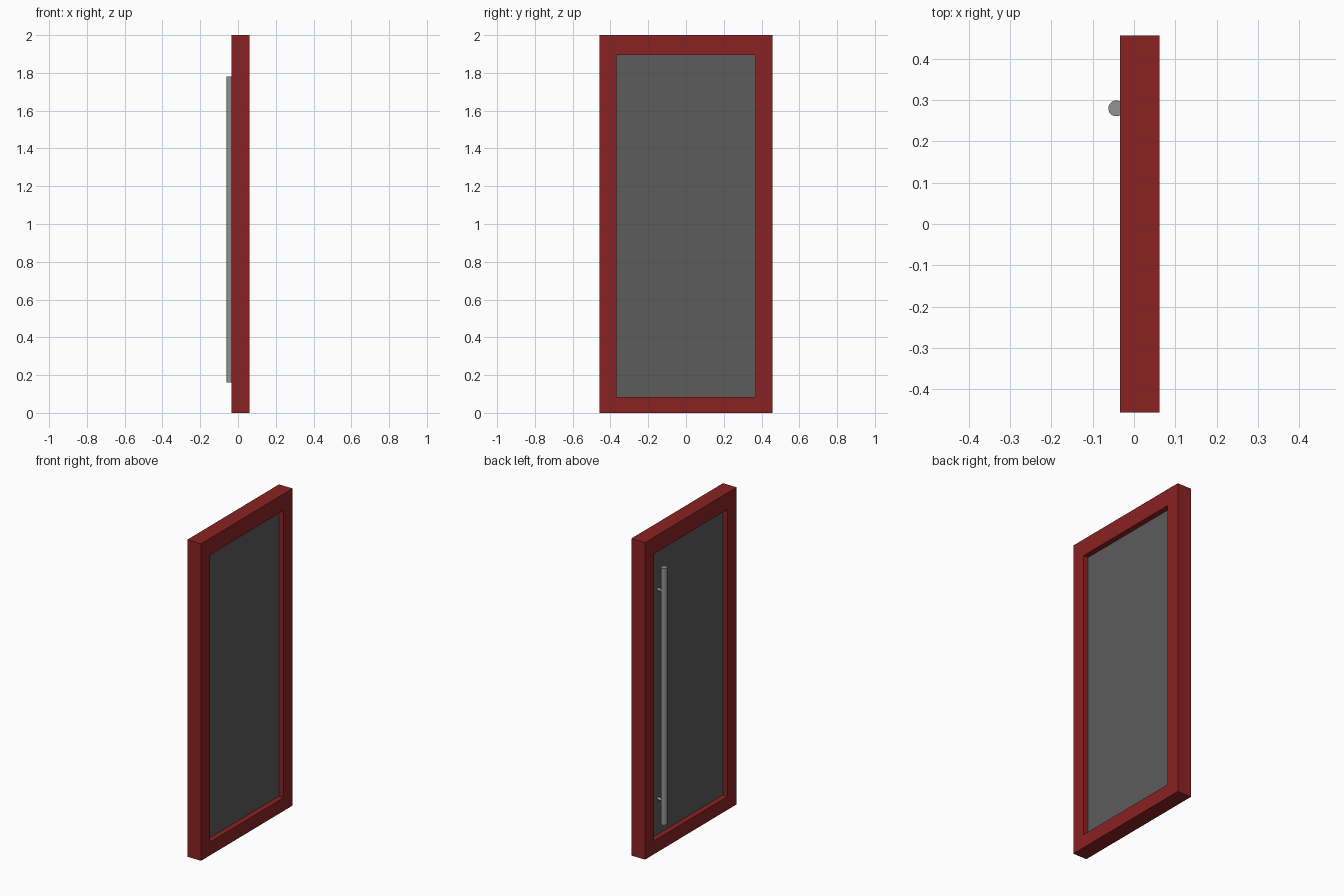
import bpy, bmesh
from mathutils import Matrix, Vector

if "Cube" in bpy.data.objects:
    bpy.data.objects.remove(bpy.data.objects["Cube"], do_unlink=True)


def make_material(name, rgb):
    mat = bpy.data.materials.new(name)
    mat.use_nodes = True
    mat.diffuse_color = (*rgb, 1)
    mat.node_tree.nodes["Principled BSDF"].inputs["Base Color"].default_value = (*rgb, 1)
    return mat


def finish(name, bm, mat, smooth=False):
    bmesh.ops.recalc_face_normals(bm, faces=bm.faces)
    mesh = bpy.data.meshes.new(name)
    bm.to_mesh(mesh)
    bm.free()
    mesh.materials.append(mat)
    obj = bpy.data.objects.new(name, mesh)
    bpy.context.collection.objects.link(obj)
    if smooth:
        bpy.ops.object.select_all(action="DESELECT")
        obj.select_set(True)
        bpy.context.view_layer.objects.active = obj
        bpy.ops.object.shade_smooth_by_angle()
    return obj


def rectangle(bm, x, half_width, bottom, top):
    corners = ((-half_width, bottom), (half_width, bottom),
               (half_width, top), (-half_width, top))
    return [bm.verts.new((x, y, z)) for y, z in corners]


def rod(name, start, end, radius, mat):
    start, end = Vector(start), Vector(end)
    axis = end - start
    turn = axis.to_track_quat("Z", "Y").to_matrix().to_4x4()
    bm = bmesh.new()
    bmesh.ops.create_cone(bm, cap_ends=True, segments=32, radius1=radius,
                          radius2=radius, depth=axis.length,
                          matrix=Matrix.Translation((start + end) / 2) @ turn)
    return finish(name, bm, mat, smooth=True)


red = make_material("dark red paint", (0.258, 0.016, 0.016))
grey = make_material("dark grey panel", (0.107, 0.107, 0.107))
metal = make_material("light grey metal", (0.29, 0.29, 0.29))

BACK, FRONT = -0.034, 0.062
OPEN_HALF, OPEN_BOTTOM, OPEN_TOP = 0.367, 0.084, 1.895

# Door frame: four rectangular loops joined into a closed ring
bm = bmesh.new()
loops = []
for x, size in ((BACK, (0.457, 0, 2)), (FRONT, (0.457, 0, 2)),
                (FRONT, (OPEN_HALF, OPEN_BOTTOM, OPEN_TOP)),
                (BACK, (OPEN_HALF, OPEN_BOTTOM, OPEN_TOP))):
    loops.append(rectangle(bm, x, *size))
for a, b in zip(loops, loops[1:] + loops[:1]):
    for i in range(4):
        j = (i + 1) % 4
        bm.faces.new((a[i], a[j], b[j], b[i]))
finish("door_frame", bm, red)

# Recessed panel filling the opening
PANEL_BACK, PANEL_FRONT = 0.0, 0.028
bm = bmesh.new()
panel = bm.faces.new(rectangle(bm, PANEL_BACK, OPEN_HALF, OPEN_BOTTOM, OPEN_TOP))
extruded = bmesh.ops.extrude_face_region(bm, geom=[panel], use_keep_orig=True)
moved = [g for g in extruded["geom"] if isinstance(g, bmesh.types.BMVert)]
bmesh.ops.translate(bm, verts=moved, vec=(PANEL_FRONT - PANEL_BACK, 0, 0))
finish("door_panel", bm, grey)

# Tall pull handle with two mounting posts
HANDLE_X, HANDLE_Y = -0.043, 0.28
rod("handle_bar", (HANDLE_X, HANDLE_Y, 0.16), (HANDLE_X, HANDLE_Y, 1.78), 0.019, metal)
for name, z in (("lower_handle_post", 0.31), ("upper_handle_post", 1.63)):
    rod(name, (HANDLE_X, HANDLE_Y, z), (PANEL_BACK + 0.005, HANDLE_Y, z), 0.009, metal)
